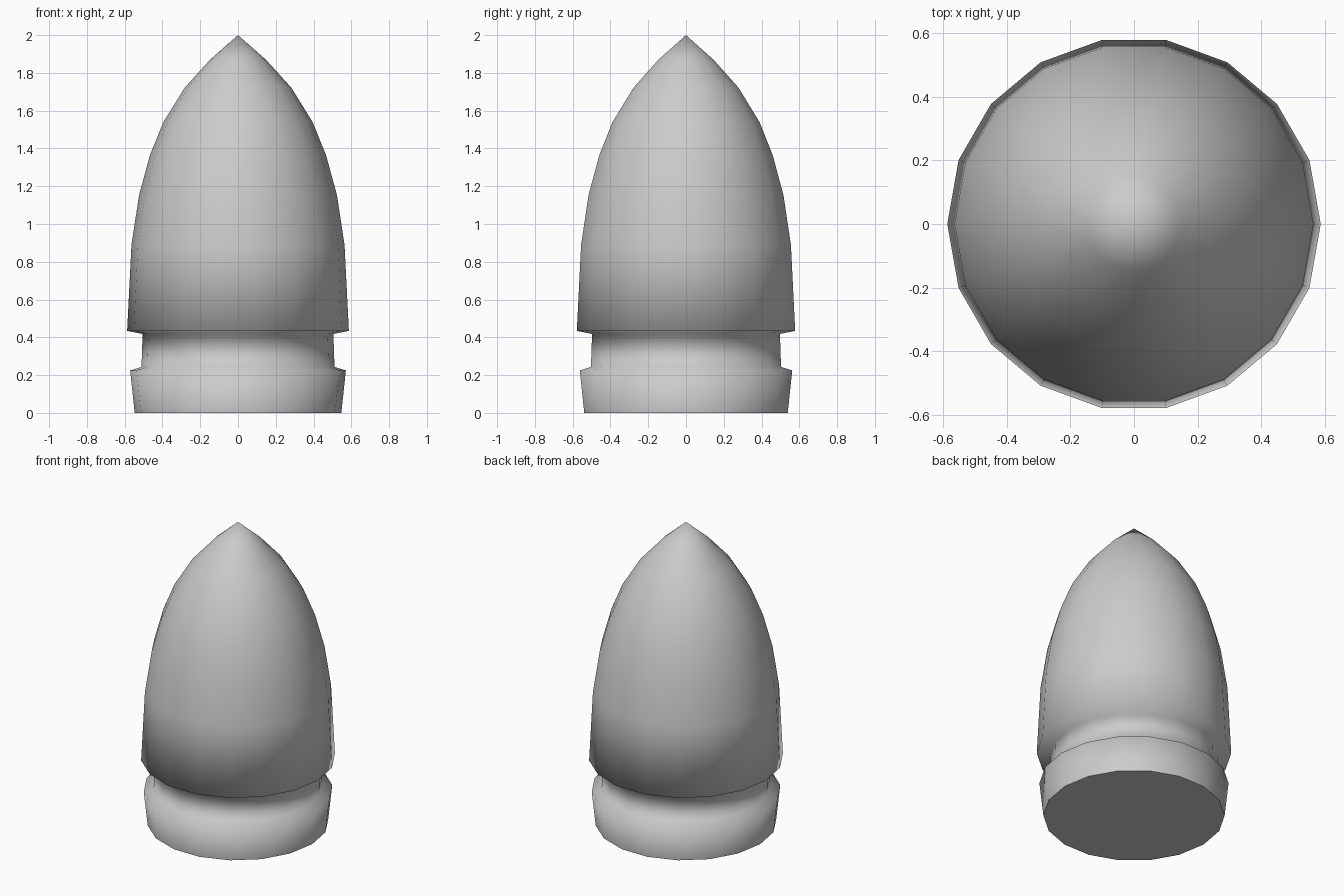
import bpy, bmesh
from math import cos, sin, tau

if "Cube" in bpy.data.objects:
    bpy.data.objects.remove(bpy.data.objects["Cube"])

SIDES = 18
# (radius, height) from the base up to just below the tip
PROFILE = [(0.547, 0), (0.571, 0.225), (0.511, 0.243), (0.505, 0.418),
           (0.587, 0.434), (0.564, 0.89), (0.524, 1.153), (0.466, 1.365),
           (0.395, 1.54), (0.282, 1.722), (0.148, 1.87)]

bm = bmesh.new()
rings = [[bm.verts.new((r * cos(tau * i / SIDES), r * sin(tau * i / SIDES), z))
          for i in range(SIDES)] for r, z in PROFILE]

# Side walls with the groove
for low, high in zip(rings, rings[1:]):
    for i in range(SIDES):
        j = (i + 1) % SIDES
        bm.faces.new((low[i], low[j], high[j], high[i]))

# Pointed tip
tip = bm.verts.new((0, 0, 2))
for i in range(SIDES):
    bm.faces.new((rings[-1][i], rings[-1][(i + 1) % SIDES], tip))

for f in bm.faces:
    f.smooth = True

# Flat base with a hard edge
base = bm.faces.new(rings[0][::-1])
base.smooth = False
for e in base.edges:
    e.smooth = False

mesh = bpy.data.meshes.new("pointed_slug")
bm.to_mesh(mesh)
bm.free()
bpy.context.collection.objects.link(bpy.data.objects.new("pointed_slug", mesh))
